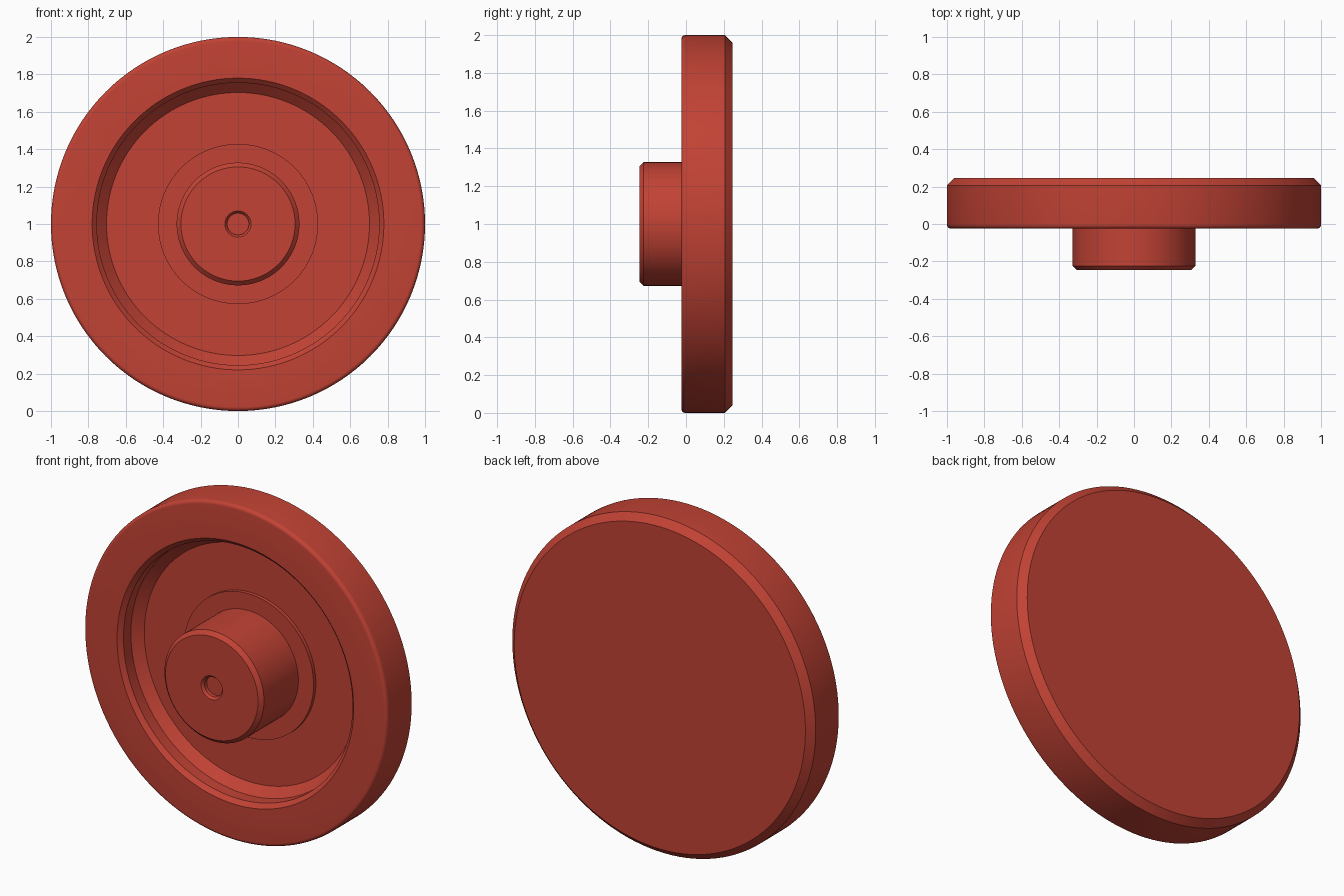
import bpy, bmesh, math
from mathutils import Matrix, Vector

cube = bpy.data.objects.get("Cube")
if cube:
    bpy.data.objects.remove(cube, do_unlink=True)

red = bpy.data.materials.new("red")
red.use_nodes = True
colour = (0.54, 0.055, 0.035, 1)
red.diffuse_color = colour
red.node_tree.nodes["Principled BSDF"].inputs["Base Color"].default_value = colour


def arc(radius, y, size, steps=6):
    """Rounded outer edge: from the front face out to the side wall."""
    angles = [math.pi / 2 * i / steps for i in range(steps + 1)]
    return [(radius - size + size * math.sin(a), y + size - size * math.cos(a)) for a in angles]


def lathe(name, profile, sides=128):
    """Spin a (radius, y) profile around the y axis, then lift it onto the ground."""
    bm = bmesh.new()
    verts = [bm.verts.new((r, y, 0)) for r, y in profile]
    edges = [bm.edges.new(pair) for pair in zip(verts, verts[1:])]
    bmesh.ops.spin(bm, geom=verts + edges, cent=(0, 0, 0), axis=(0, 1, 0),
                   angle=math.tau, steps=sides, use_duplicate=False)
    bmesh.ops.remove_doubles(bm, verts=bm.verts, dist=0.0001)
    bmesh.ops.recalc_face_normals(bm, faces=bm.faces)
    bmesh.ops.transform(bm, matrix=Matrix.Translation(Vector((0, 0, 1))), verts=bm.verts)
    mesh = bpy.data.meshes.new(name)
    bm.to_mesh(mesh)
    bm.free()
    mesh.materials.append(red)
    obj = bpy.data.objects.new(name, mesh)
    bpy.context.collection.objects.link(obj)
    bpy.ops.object.select_all(action="DESELECT")
    obj.select_set(True)
    bpy.context.view_layer.objects.active = obj
    bpy.ops.object.shade_smooth_by_angle(angle=math.radians(25))


# Shallow countersunk hole, then the hub out to its base
hub = [(0, -0.21), (0.058, -0.21), (0.058, -0.233), (0.07, -0.247),
       (0.305, -0.247), (0.328, -0.224), (0.328, 0.1)]
# Raised boss ring, recess floor, sloped corner, wall and bevelled lip
recess = [(0.428, 0.1), (0.428, 0.122), (0.703, 0.122), (0.755, 0.07),
          (0.755, 0.0), (0.78, -0.025)]
# Rounded front rim, outer wall, bevelled flat back
rim = arc(1, -0.025, 0.022) + [(1, 0.207), (0.96, 0.247), (0, 0.247)]

lathe("wheel_disc", hub + recess + rim)
